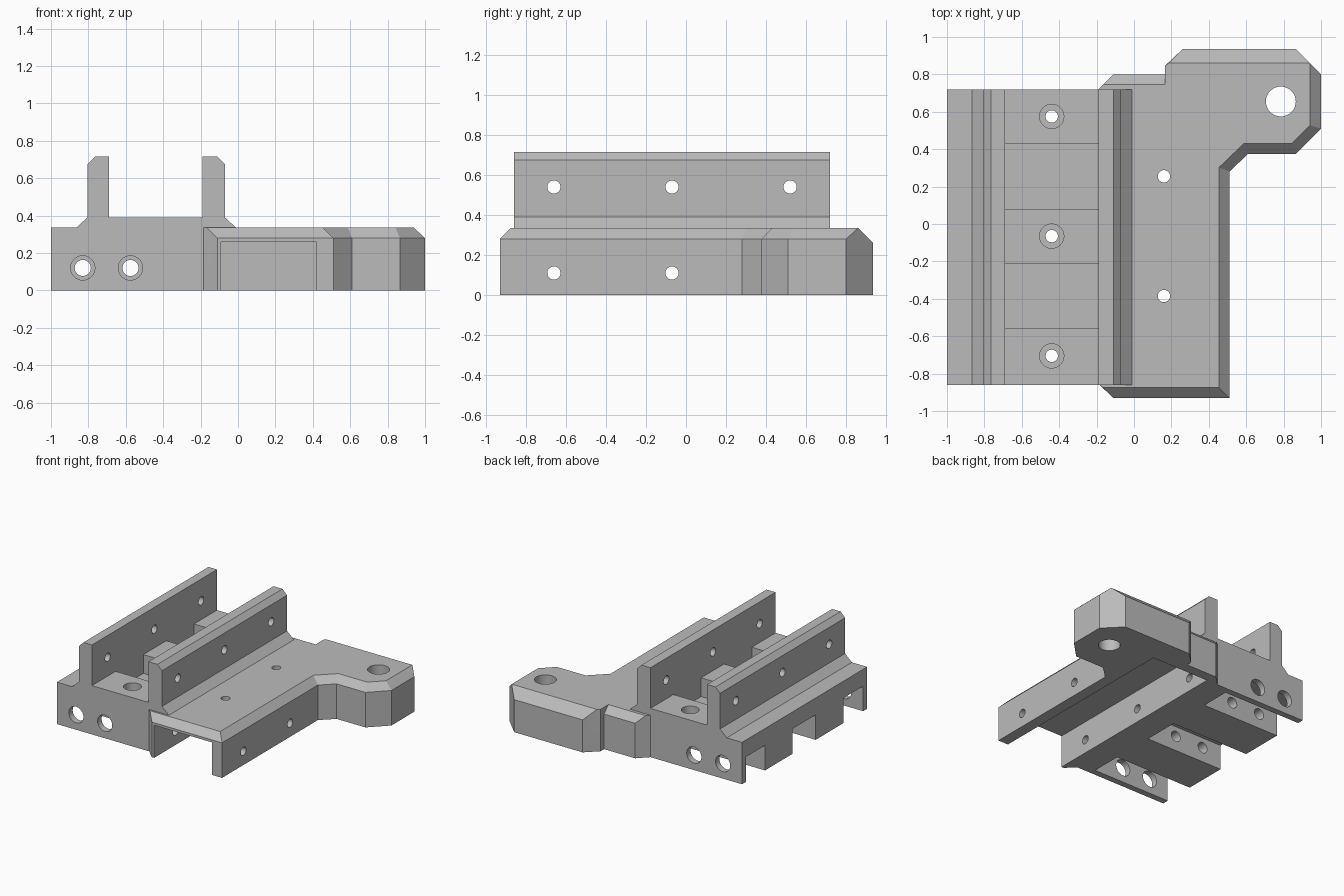
import bpy, bmesh
from mathutils import Matrix, Vector

default = bpy.data.objects.get("Cube")
if default:
    bpy.data.objects.remove(default, do_unlink=True)

grey = bpy.data.materials.new("plain grey")
grey.use_nodes = True
grey.diffuse_color = (0.5, 0.5, 0.5, 1)
grey.node_tree.nodes["Principled BSDF"].inputs["Base Color"].default_value = (0.5, 0.5, 0.5, 1)


def finish(name, bm):
    bmesh.ops.remove_doubles(bm, verts=bm.verts, dist=0.0005)
    bmesh.ops.recalc_face_normals(bm, faces=bm.faces)
    mesh = bpy.data.meshes.new(name)
    bm.to_mesh(mesh)
    bm.free()
    mesh.materials.append(grey)
    obj = bpy.data.objects.new(name, mesh)
    bpy.context.collection.objects.link(obj)
    return obj


def loft(name, rings):
    bm = bmesh.new()
    loops = [[bm.verts.new(p) for p in ring] for ring in rings]
    n = len(loops[0])
    for a, b in zip(loops, loops[1:]):
        for i in range(n):
            j = (i + 1) % n
            bm.faces.new((a[i], a[j], b[j], b[i]))
    bm.faces.new(loops[0][::-1])
    bm.faces.new(loops[-1])
    return finish(name, bm)


def box(x, y, z):
    bm = bmesh.new()
    bmesh.ops.create_cube(bm, size=1)
    for v in bm.verts:
        v.co = Vector([(r[0] + r[1]) / 2 + c * (r[1] - r[0]) for c, r in zip(v.co, (x, y, z))])
    return finish("cutter", bm)


def rod(start, end, radius):
    a, b = Vector(start), Vector(end)
    turn = (b - a).to_track_quat('Z', 'Y').to_matrix().to_4x4()
    bm = bmesh.new()
    bmesh.ops.create_cone(bm, cap_ends=True, segments=32, radius1=radius, radius2=radius,
                          depth=(b - a).length, matrix=Matrix.Translation((a + b) / 2) @ turn)
    return finish("cutter", bm)


def combine(target, other, operation='DIFFERENCE'):
    mod = target.modifiers.new("cut", 'BOOLEAN')
    mod.operation, mod.solver, mod.object = operation, 'EXACT', other
    bpy.context.view_layer.objects.active = target
    bpy.ops.object.modifier_apply(modifier=mod.name)
    bpy.data.objects.remove(other, do_unlink=True)


# Rail block: one cross-section swept front to back
front, back = -0.86, 0.72
section = [(-1, 0), (-0.12, 0), (-0.12, 0.3), (-0.01, 0.3), (-0.01, 0.335), (-0.07, 0.39),
           (-0.07, 0.675), (-0.11, 0.715), (-0.19, 0.715), (-0.19, 0.39), (-0.69, 0.39),
           (-0.69, 0.715), (-0.765, 0.715), (-0.805, 0.675), (-0.805, 0.39),
           (-0.865, 0.335), (-1, 0.335)]
body = loft("mounting_base", [[(x, y, z) for x, z in section] for y in (front, back)])

# Side bracket: outline with the chamfered top edge (x, y, chamfer start z, top x, top y)
outline = [(-0.19, -0.855, 0.28, -0.19, -0.855), (-0.11, -0.93, 0.28, -0.165, -0.875),
           (0.51, -0.93, 0.28, 0.455, -0.875), (0.51, 0.28, 0.28, 0.455, 0.303),
           (0.61, 0.375, 0.28, 0.587, 0.43), (0.865, 0.375, 0.28, 0.842, 0.43),
           (1, 0.51, 0.28, 0.94, 0.528), (1, 0.8, 0.28, 0.94, 0.86),
           (0.865, 0.935, 0.26, 0.94, 0.86), (0.26, 0.935, 0.26, 0.185, 0.86),
           (0.165, 0.845, 0.28, 0.165, 0.845), (0.165, 0.8, 0.28, 0.165, 0.745),
           (-0.11, 0.8, 0.28, -0.165, 0.745), (-0.19, 0.72, 0.28, -0.19, 0.72)]
bracket = loft("bracket", [[(p[0], p[1], 0) for p in outline],
                           [p[:3] for p in outline],
                           [(p[3], p[4], 0.335) for p in outline]])
combine(body, bracket, 'UNION')

# Cable channel under the bracket
combine(body, box((-0.09, 0.42), (-1.1, 0.72), (-0.1, 0.26)))

# Slots below and pockets between the rails
for y in ((-0.81, -0.56), (-0.21, 0.08), (0.43, 0.67)):
    combine(body, box((-1.1, -0.31), y, (-0.1, 0.2)))
for y in ((-0.56, -0.21), (0.08, 0.43)):
    combine(body, box((-0.69, -0.19), y, (0.24, 0.5)))

# Cross holes through the rails and the lower body
for y in (-0.66, -0.07, 0.52):
    combine(body, rod((-1.1, y, 0.54), (0.1, y, 0.54), 0.033))
    reach = 0.2 if y > 0.4 else 0.7
    combine(body, rod((-0.5, y, 0.11), (reach, y, 0.11), 0.033))

# Lengthwise holes, wider through the end walls
for x in (-0.83, -0.575):
    combine(body, rod((x, -0.7, 0.12), (x, 0.55, 0.12), 0.043))
    for y in (-0.84, 0.7):
        combine(body, rod((x, y - 0.08, 0.12), (x, y + 0.08, 0.12), 0.065))

# Counterbored screw holes between the rails
for y in (-0.705, -0.065, 0.575):
    combine(body, rod((-0.44, y, 0.1), (-0.44, y, 0.5), 0.033))
    combine(body, rod((-0.44, y, 0.29), (-0.44, y, 0.5), 0.065))

# Bracket holes
for x, y, radius in ((0.16, 0.255, 0.033), (0.16, -0.385, 0.033), (0.785, 0.655, 0.08)):
    combine(body, rod((x, y, -0.1), (x, y, 0.5), radius))

# Smooth hole walls, sharp edges elsewhere
bpy.ops.object.select_all(action='DESELECT')
body.select_set(True)
bpy.context.view_layer.objects.active = body
bpy.ops.object.shade_smooth_by_angle(angle=0.5)
